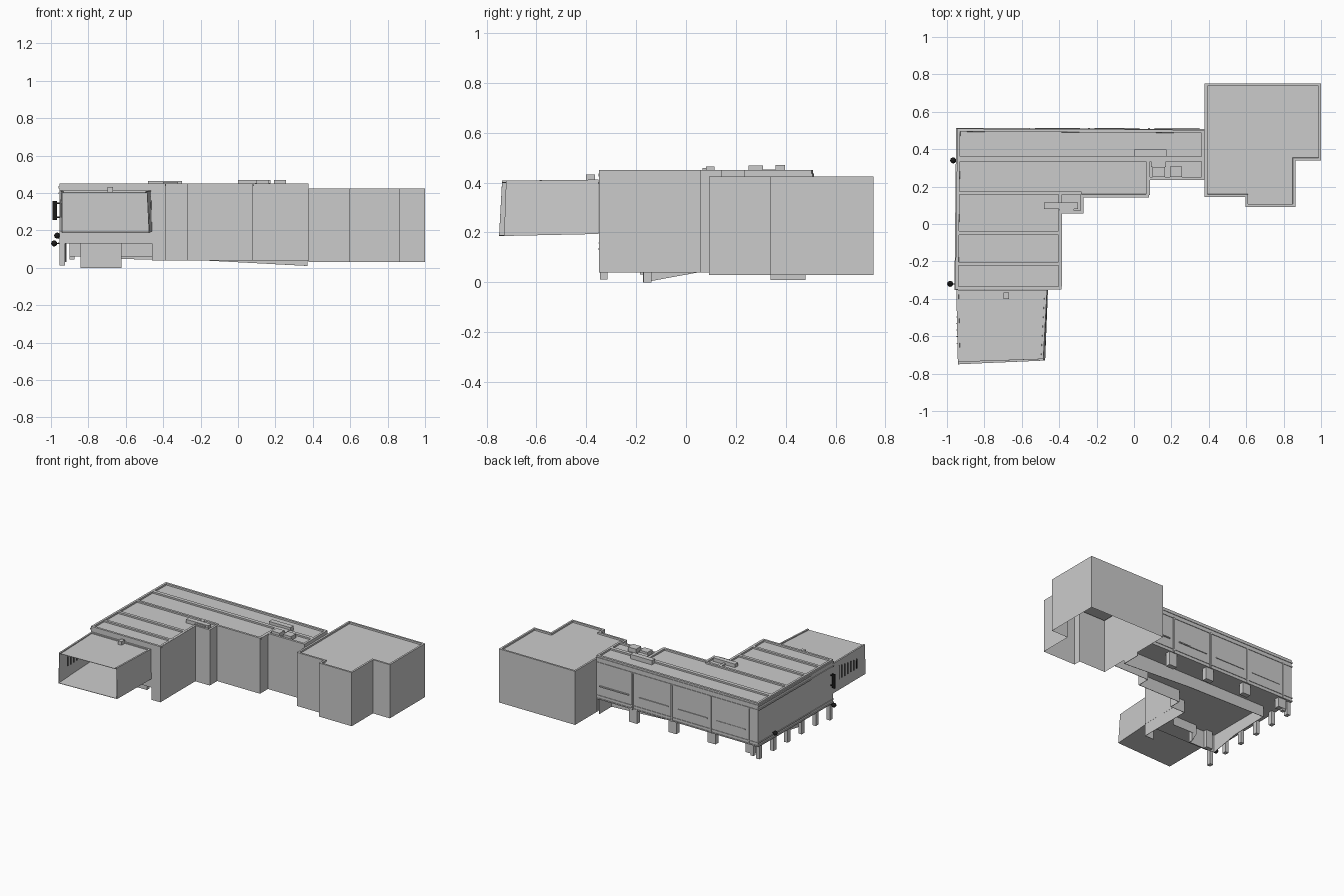
import bpy, bmesh
from mathutils import Vector


def finish(bm, name, mat=None):
    bmesh.ops.recalc_face_normals(bm, faces=bm.faces[:])
    me = bpy.data.meshes.new(name)
    bm.to_mesh(me)
    bm.free()
    ob = bpy.data.objects.new(name, me)
    bpy.context.collection.objects.link(ob)
    if mat:
        me.materials.append(mat)
    return ob


def sink_roof(bm, top, rim, depth):
    # parapet: inset the roof face, then drop it almost vertically
    top.normal_update()
    for t in (rim, 0.0005):
        bmesh.ops.inset_region(bm, faces=[top], thickness=t, use_even_offset=True)
    for v in top.verts:
        v.co.z -= depth


def prism(name, poly, z0, z1, floor=True, rim=0.0, depth=0.01):
    # counter-clockwise outline raised from z0 to z1
    bm = bmesh.new()
    lo = [bm.verts.new((x, y, z0)) for x, y in poly]
    hi = [bm.verts.new((x, y, z1)) for x, y in poly]
    n = len(poly)
    for i in range(n):
        j = (i + 1) % n
        bm.faces.new((lo[i], lo[j], hi[j], hi[i]))
    top = bm.faces.new(hi)
    if floor:
        bm.faces.new(lo[::-1])
    if rim:
        sink_roof(bm, top, rim, depth)
    return finish(bm, name)


def box(name, x0, x1, y0, y1, z0, z1, mat=None):
    ob = prism(name, [(x0, y0), (x1, y0), (x1, y1), (x0, y1)], z0, z1)
    if mat:
        ob.data.materials.append(mat)
    return ob


def curtain(name, path, z1, thick=0.004):
    # thin wall along a path; each point carries its own bottom height
    bm = bmesh.new()
    lo = [bm.verts.new(p) for p in path]
    hi = [bm.verts.new((p[0], p[1], z1)) for p in path]
    for i in range(len(path) - 1):
        bm.faces.new((lo[i], lo[i + 1], hi[i + 1], hi[i]))
    ob = finish(bm, name)
    m = ob.modifiers.new("thickness", "SOLIDIFY")
    m.thickness = thick
    m.offset = 0
    return ob


black = bpy.data.materials.new("black")
black.diffuse_color = (0.01, 0.01, 0.01, 1)

# L-shaped main building with sunken roof
main = [(-0.955, -0.35), (-0.388, -0.35), (-0.388, 0.057), (-0.27, 0.057),
        (-0.27, 0.143), (0.08, 0.143), (0.08, 0.235), (0.378, 0.235),
        (0.378, 0.503), (-0.945, 0.51)]
prism("main_building", main, 0.13, 0.45, rim=0.016, depth=0.012)

# broad roof ribs between the sunken panels
for i, (x1, y0, y1) in enumerate([(0.365, 0.335, 0.362), (-0.28, 0.158, 0.175),
                                  (-0.40, -0.06, -0.038), (-0.40, -0.222, -0.203)]):
    box(f"roof_rib_{i}", -0.94, x1, y0, y1, 0.437, 0.4495)
box("roof_edge_band", 0.065, 0.085, 0.155, 0.34, 0.437, 0.4495)
box("roof_court_band", -0.404, -0.385, -0.335, 0.16, 0.437, 0.4495)

# courtyard walls reaching the ground
curtain("courtyard_wall", [(-0.46, -0.348, 0.04)] +
        [(x - 0.002, y + 0.002, 0.04) for x, y in main[1:8]] +
        [(0.376, 0.50, 0.04)], 0.14)

# recessed ground-floor walls following the slope
curtain("lobby_wall", [(-0.46, -0.14, 0.06), (-0.66, -0.14, 0.06), (-0.625, -0.14, 0.0),
                       (-0.625, -0.17, 0.0), (-0.84, -0.17, 0.0), (-0.84, 0.05, 0.04),
                       (-0.84, 0.34, 0.05), (-0.2, 0.34, 0.04), (0.37, 0.34, 0.01),
                       (0.37, 0.48, 0.01)], 0.132)
box("entrance_pier", -0.80, -0.75, -0.172, -0.14, 0.0, 0.13)

# columns along the west side
for i in range(6):
    y = -0.33 + i * 0.162
    x = -0.94 + 0.008 * i / 5
    box(f"west_column_{i}", x - 0.014, x + 0.014, y - 0.016, y + 0.016,
        0.012 + 0.02 * min(i, 1), 0.135)
box("corner_column", -0.90, -0.875, 0.475, 0.50, 0.045, 0.135)

# broad piers, mullions and sills of the north side
for i, x in enumerate((0.08, -0.24, -0.56, -0.87)):
    box(f"north_pier_{i}", x - 0.032, x + 0.032, 0.465, 0.502, 0.03 + 0.01 * i, 0.135)
    box(f"north_mullion_{i}", x - 0.005, x + 0.005, 0.5, 0.514, 0.13, 0.40)
    box(f"north_sill_{i}", x + 0.03, x + 0.27, 0.5, 0.512, 0.225, 0.233)

# ledges running around the north and west faces
for i, (z0, z1) in enumerate(((0.425, 0.437), (0.395, 0.403), (0.13, 0.138), (0.155, 0.16))):
    prism(f"ledge_{i}", [(-0.96, -0.352), (-0.94, -0.352), (-0.93, 0.495), (0.376, 0.495),
                         (0.376, 0.507), (-0.951, 0.514)], z0, z1)

# east block, open underneath
prism("east_block", [(0.378, 0.145), (0.595, 0.145), (0.595, 0.092), (0.863, 0.092),
                     (0.863, 0.34), (1.0, 0.34), (1.0, 0.752), (0.378, 0.752)],
      0.03, 0.425, floor=False, rim=0.014, depth=0.012)

# overhanging front box, open at the front
bm = bmesh.new()
co = [(-0.94, -0.75, 0.186), (-0.475, -0.73, 0.186), (-0.46, -0.352, 0.194), (-0.95, -0.352, 0.194),
      (-0.942, -0.738, 0.408), (-0.485, -0.722, 0.408), (-0.465, -0.352, 0.412), (-0.95, -0.352, 0.412)]
v = [bm.verts.new(c) for c in co]
for f in ((3, 2, 1, 0), (1, 2, 6, 5), (2, 3, 7, 6), (3, 0, 4, 7)):
    bm.faces.new([v[i] for i in f])
sink_roof(bm, bm.faces.new(v[4:]), 0.012, 0.006)
shell = finish(bm, "front_box")
m = shell.modifiers.new("thickness", "SOLIDIFY")
m.thickness = 0.004

# raised frame on the back wall inside the front box
for n, (x0, x1, z0, z1) in {"left": (-0.83, -0.822, 0.24, 0.38), "right": (-0.548, -0.54, 0.24, 0.38),
                            "top": (-0.83, -0.54, 0.372, 0.38), "bottom": (-0.83, -0.54, 0.236, 0.242)}.items():
    box(f"inner_frame_{n}", x0, x1, -0.362, -0.352, z0, z1)

# side slits of the front box
for i in range(7):
    y = -0.64 + i * 0.035
    box(f"side_slit_{i}", -0.95, -0.938, y, y + 0.005, 0.27, 0.34 + 0.005 * i, black)

# roof equipment
for i, (x0, x1, y0, y1, z0, z1) in enumerate([
        (-0.48, -0.30, 0.08, 0.115, 0.437, 0.464), (-0.40, -0.32, 0.066, 0.082, 0.437, 0.458),
        (0.0, 0.175, 0.36, 0.398, 0.437, 0.47), (0.10, 0.165, 0.25, 0.305, 0.437, 0.468),
        (0.192, 0.257, 0.25, 0.308, 0.437, 0.468), (0.09, 0.17, 0.305, 0.36, 0.437, 0.452),
        (-0.697, -0.668, -0.402, -0.365, 0.40, 0.432)]):
    box(f"roof_unit_{i}", x0, x1, y0, y1, z0, z1)

# black blade panel and round lamps on the west face
box("blade_panel", -0.992, -0.968, -0.326, -0.316, 0.255, 0.358, black)
for i, (x, y, z, end) in enumerate(((-0.983, -0.32, 0.13, -0.94), (-0.967, 0.34, 0.172, -0.94))):
    bm = bmesh.new()
    bmesh.ops.create_uvsphere(bm, u_segments=16, v_segments=8, radius=0.016)
    bmesh.ops.translate(bm, verts=bm.verts[:], vec=Vector((x, y, z)))
    lamp = finish(bm, f"wall_lamp_{i}", black)
    lamp.data.shade_smooth()
    box(f"lamp_arm_{i}", x, end, y - 0.003, y + 0.003, z - 0.003, z + 0.003, black)
for i, z in enumerate((0.27, 0.345)):
    box(f"blade_bracket_{i}", -0.97, -0.945, -0.324, -0.318, z - 0.004, z + 0.004, black)
